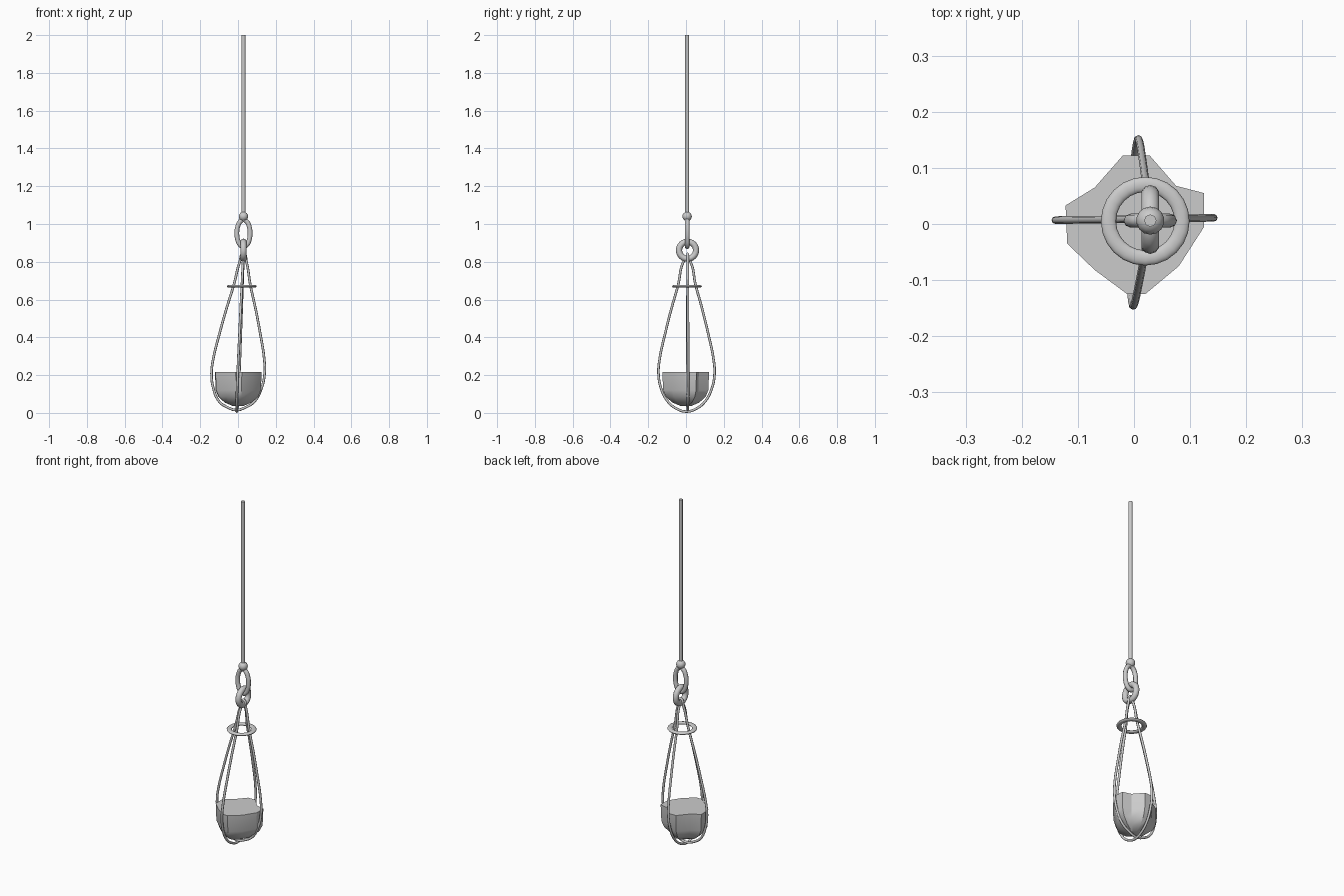
import bpy, bmesh, math
from mathutils import Vector

if "Cube" in bpy.data.objects:
    bpy.data.objects.remove(bpy.data.objects["Cube"])

CX, CY = 0.029, 0.006  # axis of the hanging rod


def finish(obj, name, angle=40):
    obj.name = name
    bpy.ops.object.select_all(action='DESELECT')
    obj.select_set(True)
    bpy.context.view_layer.objects.active = obj
    bpy.ops.object.shade_smooth_by_angle(angle=math.radians(angle))
    return obj


def tube(name, points, radius):
    """Closed smooth tube through the points, converted to a mesh."""
    cu = bpy.data.curves.new(name, 'CURVE')
    cu.dimensions = '3D'
    cu.bevel_depth = radius
    cu.bevel_resolution = 2
    cu.resolution_u = 5
    sp = cu.splines.new('BEZIER')
    sp.bezier_points.add(len(points) - 1)
    for bp, p in zip(sp.bezier_points, points):
        bp.co = p
        bp.handle_left_type = bp.handle_right_type = 'AUTO'
    sp.use_cyclic_u = True
    obj = bpy.data.objects.new(name, cu)
    bpy.context.collection.objects.link(obj)
    bpy.ops.object.select_all(action='DESELECT')
    obj.select_set(True)
    bpy.context.view_layer.objects.active = obj
    bpy.ops.object.convert(target='MESH')
    return finish(bpy.context.object, name, 60)


def ring(name, loc, major, minor, rot=(0, 0, 0), flat=1.0):
    bpy.ops.mesh.primitive_torus_add(location=loc, rotation=rot, major_segments=24,
                                     minor_segments=10, major_radius=major, minor_radius=minor)
    obj = bpy.context.object
    obj.scale.z = flat
    return finish(obj, name, 60)


# Hanging rod and the ball at its lower end
bpy.ops.mesh.primitive_cylinder_add(vertices=8, radius=0.011, depth=0.96, location=(CX, CY, 1.52))
finish(bpy.context.object, "hanging_rod", 50)
bpy.ops.mesh.primitive_uv_sphere_add(segments=14, ring_count=8, radius=0.025, location=(CX, CY, 1.04))
finish(bpy.context.object, "rod_ball", 60)

# Two chain links and the flat collar ring
oval = [(CX + 0.035 * math.cos(a), CY, 0.951 + 0.071 * math.sin(a))
        for a in (i * math.pi / 6 for i in range(12))]
tube("oval_link", oval, 0.0125)
ring("round_link", (CX, CY + 0.002, 0.861), 0.045, 0.0165, (0, math.pi / 2, 0))
ring("collar_ring", (0.02, 0.005, 0.67), 0.0655, 0.0135, flat=0.55)

# Wire cage: two teardrop loops, half profile as (offset, height)
half = [(0.018, 0.80), (0.044, 0.68), (0.079, 0.55), (0.110, 0.42), (0.137, 0.29),
        (0.1435, 0.21), (0.130, 0.13), (0.095, 0.06), (0.050, 0.025)]


def cage_loop(name, across_y, bottom, top, widen):
    pts = []
    outline = [(0, top)] + half + [(0, bottom)] + [(-w, z) for w, z in reversed(half)]
    for w, z in outline:
        if 0 < abs(w) < 0.06 and z < 0.1:
            z = bottom + 0.015
        t = z / 0.82
        w *= widen
        if across_y:
            pts.append((-0.006 + 0.034 * t + 0.03 * w, 0.002 + w + 0.003 * t, z))
        else:
            pts.append((-0.009 + 0.037 * t + w, 0.009 + 0.015 * w, z))
    tube(name, pts, 0.0068)


cage_loop("cage_wire_side", False, 0.015, 0.842, 0.98)
cage_loop("cage_wire_front", True, 0.007, 0.822, 1.035)

# Faceted lump sitting in the cage, flat on top
outline = [(-0.122, 0.033), (-0.07, 0.065), (-0.02, 0.122), (0.028, 0.122), (0.075, 0.068),
           (0.125, 0.055), (0.125, -0.005), (0.08, -0.075), (0.02, -0.125), (-0.012, -0.125),
           (-0.07, -0.082), (-0.119, -0.035)]
layers = [(0.216, 1.0), (0.12, 0.97), (0.085, 0.85), (0.055, 0.58), (0.037, 0.24)]
bm = bmesh.new()
loops = [[bm.verts.new((x * s, y * s, z)) for x, y in outline] for z, s in layers]
n = len(outline)
for a, b in zip(loops, loops[1:]):
    for i in range(n):
        j = (i + 1) % n
        bm.faces.new((a[i], a[j], b[j], b[i]))
bm.faces.new(loops[0])
bm.faces.new(loops[-1])
bmesh.ops.recalc_face_normals(bm, faces=bm.faces)
me = bpy.data.meshes.new("lump")
bm.to_mesh(me)
bm.free()
lump = bpy.data.objects.new("lump", me)
bpy.context.collection.objects.link(lump)
finish(lump, "lump", 30)
